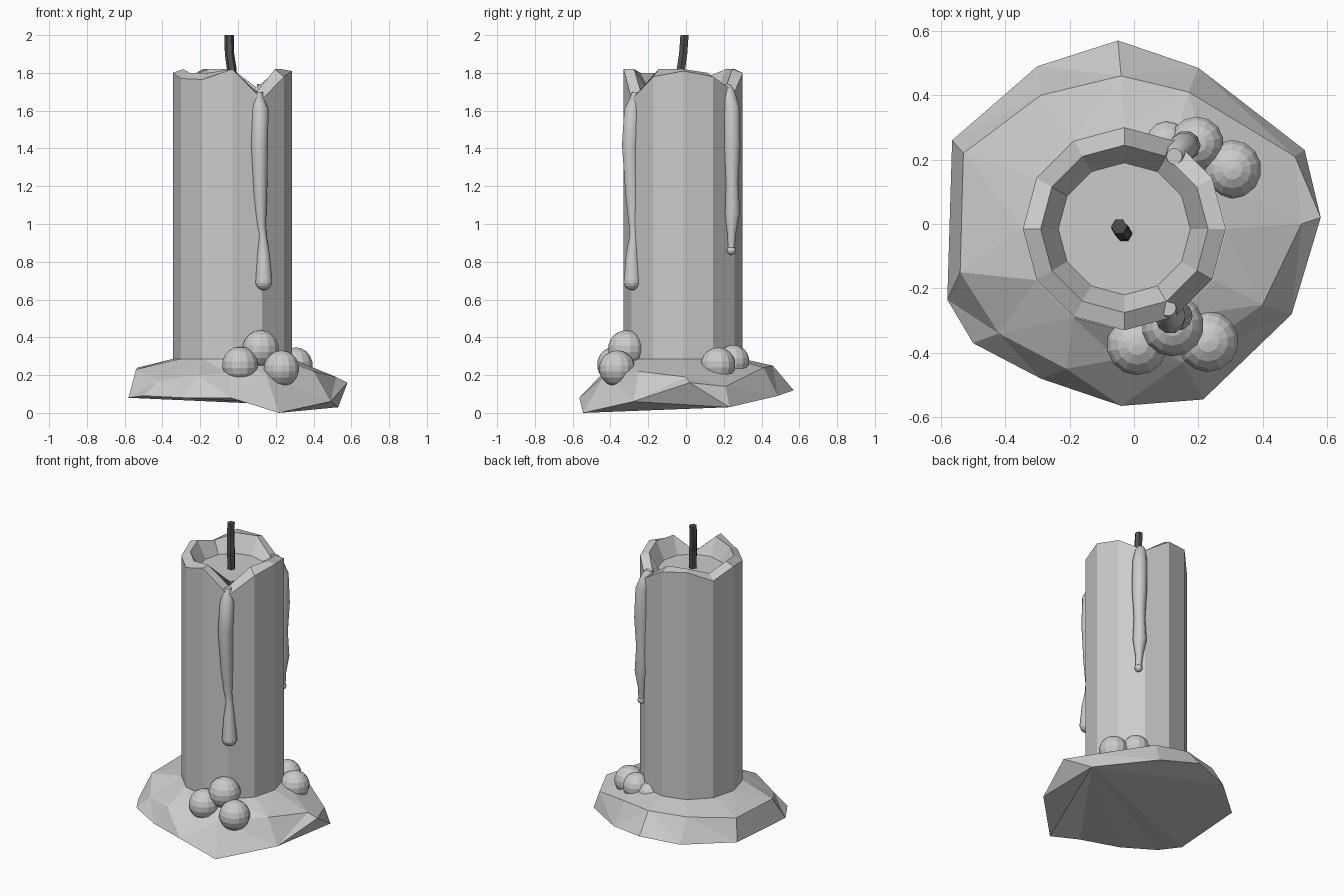
import bpy, bmesh
from math import cos, sin, pi

if "Cube" in bpy.data.objects:
    bpy.data.objects.remove(bpy.data.objects["Cube"])


def finish(name, bm, smooth=False, color=None):
    bmesh.ops.recalc_face_normals(bm, faces=bm.faces[:])
    for f in bm.faces:
        f.smooth = smooth and len(f.verts) < 5
    me = bpy.data.meshes.new(name)
    bm.to_mesh(me)
    bm.free()
    ob = bpy.data.objects.new(name, me)
    bpy.context.collection.objects.link(ob)
    if color:
        mat = bpy.data.materials.new(name)
        mat.diffuse_color = color
        mat.use_nodes = True
        mat.node_tree.nodes["Principled BSDF"].inputs["Base Color"].default_value = mat.diffuse_color
        me.materials.append(mat)
    return ob


def bridge(bm, rings):
    for a, b in zip(rings, rings[1:]):
        n = len(a)
        for i in range(n):
            j = (i + 1) % n
            bm.faces.new((a[i], a[j], b[j], b[i]))


def circle(bm, x, y, r, z, n):
    """Ring of n vertices; z is one height or a list of n heights."""
    zs = z if isinstance(z, list) else [z] * n
    return [bm.verts.new((x + r * cos(2 * pi * i / n), y + r * sin(2 * pi * i / n), zs[i]))
            for i in range(n)]


def tube(name, path, n, smooth=True, color=None):
    """Tube through (x, y, z, radius) points."""
    bm = bmesh.new()
    rings = [circle(bm, x, y, r, z, n) for x, y, z, r in path]
    bridge(bm, rings)
    bm.faces.new(rings[0])
    bm.faces.new(rings[-1])
    return finish(name, bm, smooth, color)


def ball(name, x, y, z, r):
    bm = bmesh.new()
    bmesh.ops.create_uvsphere(bm, u_segments=14, v_segments=9, radius=r)
    bmesh.ops.translate(bm, verts=bm.verts[:], vec=(x, y, z))
    return finish(name, bm)


# candle body with uneven, notched rim and sunken top
CX, CY = -0.03, -0.015
outer = [1.81, 1.78, 1.70, 1.80, 1.82, 1.75, 1.80, 1.77, 1.765, 1.82, 1.66, 1.78]
inner = [1.82, 1.80, 1.72, 1.82, 1.82, 1.78, 1.82, 1.80, 1.80, 1.82, 1.70, 1.82]
bm = bmesh.new()
rings = [circle(bm, CX, CY, 0.315, 0.15, 12), circle(bm, CX, CY, 0.315, outer, 12),
         circle(bm, CX, CY, 0.26, inner, 12), circle(bm, CX, CY, 0.205, 1.705, 12)]
bridge(bm, rings)
bm.faces.new(rings[0])
bm.faces.new(rings[-1])
finish("candle_body", bm)

# wick
tube("wick", [(-0.03, -0.03, 1.69, 0.026), (-0.033, -0.027, 1.82, 0.026),
              (-0.045, -0.015, 1.90, 0.025), (-0.046, -0.008, 2.0, 0.025)],
     6, False, (0.08, 0.08, 0.08, 1))

# melted wax pool: outer lip, shoulder, then up to the body
lip = [(.58, .02, .16), (.53, .23, .03), (.2, .485, .09), (-.05, .57, .12),
       (-.30, .49, .10), (-.565, .26, .10), (-.58, -.235, .08), (-.5, -.37, .09),
       (-.29, -.48, .08), (-.04, -.565, .08), (.215, -.545, 0), (.49, -.28, .06)]
shoulder = [(.52, 0, .19), (.5, .21, .14), (.17, .41, .24), (-.04, .46, .25),
            (-.29, .4, .25), (-.53, .22, .24), (-.54, -.15, .23), (-.42, -.34, .17),
            (-.21, -.45, .2), (-.05, -.42, .21), (.15, -.43, .2), (.4, -.25, .22)]
bm = bmesh.new()
rings = [[bm.verts.new(p) for p in lip], [bm.verts.new(p) for p in shoulder],
         circle(bm, CX, CY, 0.318, 0.285, 12)]
bridge(bm, rings)
b = rings[0][1:] + rings[0][:1]
for i in range(1, 11):
    bm.faces.new((b[0], b[i + 1], b[i]))
bm.faces.new(rings[2])
bmesh.ops.triangulate(bm, faces=[f for f in bm.faces if len(f.verts) == 4])
finish("wax_pool", bm)

# front drip and its bead
tube("front_drip", [(.105, -.26, 1.70, .026), (.107, -.268, 1.665, .03),
                    (.117, -.285, 1.61, .044), (.113, -.295, 1.42, .046),
                    (.117, -.285, 1.15, .037), (.122, -.278, 1.0, .026),
                    (.13, -.278, .94, .021), (.134, -.285, .84, .034),
                    (.136, -.285, .70, .046)], 10)
ball("front_drip_bead", .136, -.285, .695, .046)

# back drip and its bead
tube("back_drip", [(.125, .21, 1.74, .025), (.135, .222, 1.71, .035),
                   (.155, .24, 1.62, .045), (.16, .243, 1.42, .047),
                   (.16, .243, 1.22, .035), (.16, .245, 1.06, .043),
                   (.162, .242, .95, .024), (.165, .24, .86, .018)], 10)
ball("back_drip_bead", .165, .24, .86, .024)

# wax lumps on the pool
lumps = [(.12, -.315, .34, .098), (.01, -.375, .255, .096), (.23, -.365, .235, .096),
         (.305, .17, .255, .092), (.195, .25, .275, .085), (.10, .25, .25, .073)]
for i, p in enumerate(lumps):
    ball(f"wax_lump_{i + 1}", *p)
